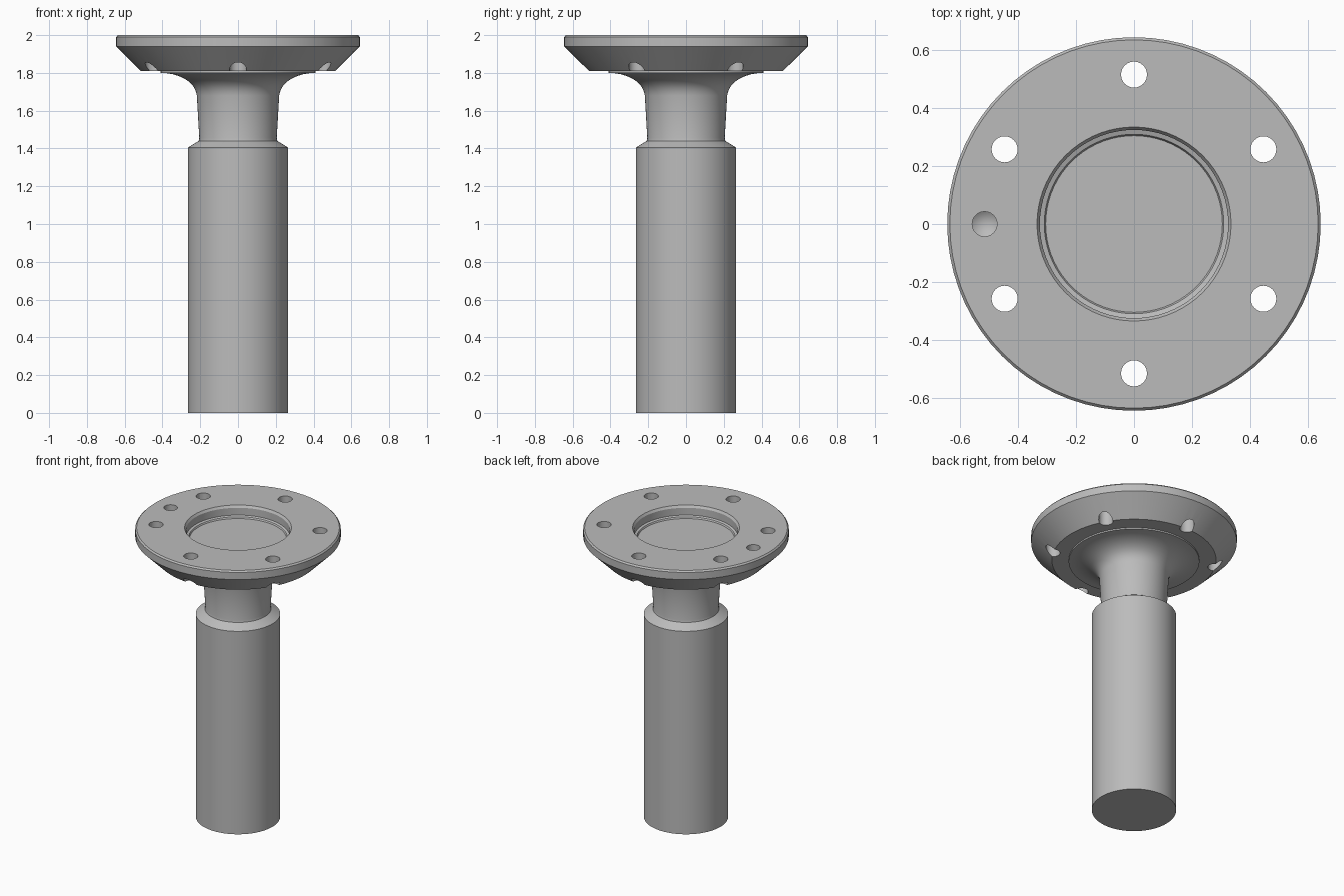
import bpy, bmesh, math

default = bpy.data.objects.get("Cube")
if default:
    bpy.data.objects.remove(default, do_unlink=True)

steel = bpy.data.materials.new("grey steel")
steel.use_nodes = True
color = (0.5, 0.5, 0.5, 1)
steel.diffuse_color = color
steel.node_tree.nodes["Principled BSDF"].inputs["Base Color"].default_value = color


def lathe(name, profile, segments, location=(0, 0, 0)):
    """Revolve (radius, height) points around z into a closed solid."""
    bm = bmesh.new()
    verts = [bm.verts.new((r, 0, z)) for r, z in profile]
    edges = [bm.edges.new(pair) for pair in zip(verts, verts[1:])]
    bmesh.ops.spin(bm, geom=verts + edges, cent=(0, 0, 0), axis=(0, 0, 1),
                   angle=math.tau, steps=segments, use_duplicate=False)
    bmesh.ops.remove_doubles(bm, verts=bm.verts, dist=0.0002)
    bmesh.ops.recalc_face_normals(bm, faces=bm.faces)
    mesh = bpy.data.meshes.new(name)
    bm.to_mesh(mesh)
    bm.free()
    mesh.materials.append(steel)
    obj = bpy.data.objects.new(name, mesh)
    obj.location = location
    bpy.context.collection.objects.link(obj)
    return obj


# Shaft with shoulder chamfer and slightly flared neck
profile = [(0, 0), (0.265, 0), (0.265, 1.405), (0.208, 1.44), (0.205, 1.455), (0.218, 1.68)]

# Fillet from the neck into the flange underside
for i in range(1, 10):
    a = math.radians(90 * i / 9)
    profile.append((0.41 - 0.19 * math.cos(a), 1.68 + 0.12 * math.sin(a)))

# Flange underside, cone, rim and shallow round recess
profile += [(0.41, 1.81), (0.515, 1.81), (0.645, 1.94), (0.645, 1.99), (0.636, 2.0),
            (0.335, 2.0), (0.325, 1.985), (0.325, 1.935), (0.31, 1.93),
            (0.305, 1.92), (0, 1.92)]
body = lathe("flanged_shaft", profile, 72)

# Bolt holes all the way through, and one drilled hole with a conical bottom
ring = 0.516
cutters = []
for i in range(6):
    a = math.radians(30 + 60 * i)
    cutters.append(lathe("bolt_hole_cutter", [(0, 1.7), (0.045, 1.7), (0.045, 2.1), (0, 2.1)],
                         24, (ring * math.cos(a), ring * math.sin(a), 0)))
cutters.append(lathe("blind_hole_cutter", [(0, 1.88), (0.043, 1.91), (0.043, 2.1), (0, 2.1)],
                     24, (-ring, 0, 0)))

bpy.context.view_layer.objects.active = body
body.select_set(True)
for cutter in cutters:
    cutter.hide_render = True
    cut = body.modifiers.new("hole", "BOOLEAN")
    cut.operation = "DIFFERENCE"
    cut.solver = "EXACT"
    cut.object = cutter
    bpy.ops.object.modifier_apply(modifier=cut.name)
for cutter in cutters:
    bpy.data.objects.remove(cutter, do_unlink=True)

bpy.ops.object.select_all(action="DESELECT")
body.select_set(True)
bpy.ops.object.shade_smooth_by_angle(angle=math.radians(25))
